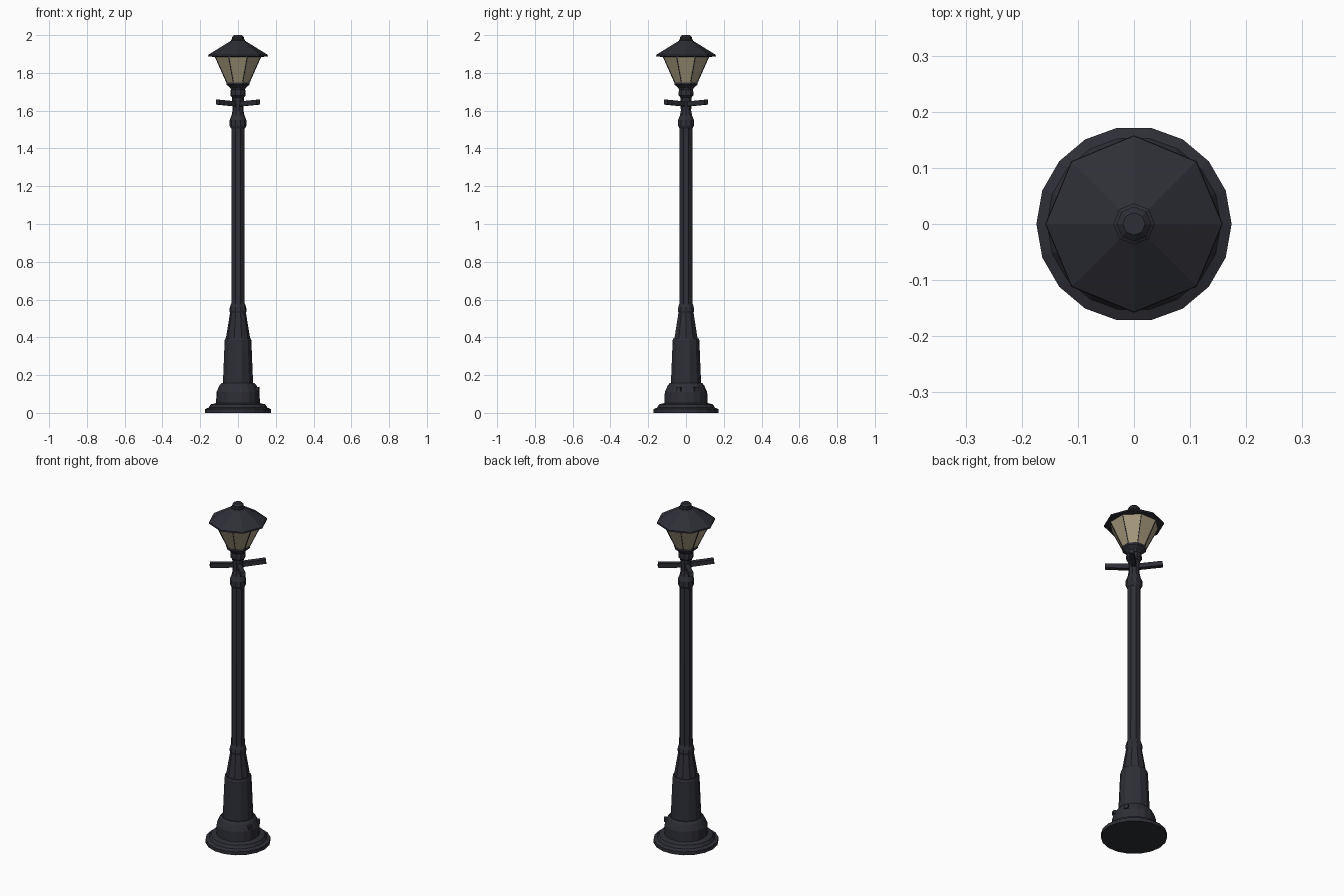
import bpy, math
from mathutils import Matrix, Vector

if "Cube" in bpy.data.objects:
    bpy.data.objects.remove(bpy.data.objects["Cube"])


def make_material(name, rgb):
    m = bpy.data.materials.new(name)
    m.diffuse_color = (*rgb, 1.0)
    m.use_nodes = True
    m.node_tree.nodes["Principled BSDF"].inputs["Base Color"].default_value = m.diffuse_color
    return m


IRON = make_material("dark iron", (0.027, 0.028, 0.037))
GLASS = make_material("warm glass", (0.40, 0.34, 0.22))


def add_mesh(name, verts, faces, mat):
    me = bpy.data.meshes.new(name)
    me.from_pydata(verts, [], faces)
    me.materials.append(mat)
    ob = bpy.data.objects.new(name, me)
    bpy.context.collection.objects.link(ob)
    return ob


def lathe(name, profile, sides, mat=IRON, turn=0.0, caps=True):
    """Flat-faced solid of revolution from (radius, z) points, bottom to top."""
    verts, faces = [], []
    for r, z in profile:
        for i in range(sides):
            a = turn + 2 * math.pi * i / sides
            verts.append((r * math.cos(a), r * math.sin(a), z))
    for k in range(len(profile) - 1):
        for i in range(sides):
            j = (i + 1) % sides
            faces.append((k * sides + i, k * sides + j,
                          (k + 1) * sides + j, (k + 1) * sides + i))
    if caps:
        faces.append(tuple(reversed(range(sides))))
        top = (len(profile) - 1) * sides
        faces.append(tuple(range(top, top + sides)))
    return add_mesh(name, verts, faces, mat)


def box(name, size, matrix, mat=IRON):
    s = Vector(size) / 2
    verts = [matrix @ Vector((x * s.x, y * s.y, z * s.z))
             for x in (-1, 1) for y in (-1, 1) for z in (-1, 1)]
    faces = [(0, 1, 3, 2), (4, 6, 7, 5), (0, 4, 5, 1),
             (2, 3, 7, 6), (0, 2, 6, 4), (1, 5, 7, 3)]
    return add_mesh(name, verts, faces, mat)


HALF8 = math.pi / 8

# Stepped foot
lathe("foot", [(0.174, 0), (0.174, 0.02), (0.155, 0.028), (0.145, 0.045),
               (0.116, 0.052), (0.114, 0.11), (0.098, 0.145), (0.088, 0.157)], 18)

# Drum and tapered shoulder
lathe("drum", [(0.083, 0.15), (0.073, 0.385), (0.069, 0.395)], 12, turn=math.pi / 12)
lathe("shoulder", [(0.065, 0.39), (0.042, 0.53), (0.046, 0.54),
                   (0.043, 0.56), (0.036, 0.58)], 10)

# Column shaft with collar at the top
lathe("column", [(0.037, 0.57), (0.036, 1.52)], 8, turn=HALF8)
lathe("collar", [(0.036, 1.505), (0.044, 1.52), (0.044, 1.55), (0.034, 1.575),
                 (0.029, 1.60), (0.031, 1.67), (0.041, 1.68), (0.041, 1.70),
                 (0.036, 1.72)], 10)

# Ladder-rest arms, a cross on the diagonals
for i in range(4):
    m = (Matrix.Rotation(math.radians(45 + 90 * i), 4, 'Z')
         @ Matrix.Translation((0.08, 0, 1.64))
         @ Matrix.Rotation(math.radians(-4), 4, 'Y'))
    box("cross_arm", (0.142, 0.026, 0.026), m)

# Lantern cup, glass and thin ribs along its corners
lathe("lantern_cup", [(0.034, 1.70), (0.044, 1.72), (0.066, 1.738),
                      (0.066, 1.75)], 8, turn=HALF8)
R0, Z0, R1, Z1 = 0.064, 1.748, 0.133, 1.892
lathe("lantern_glass", [(R0, Z0), (R1, Z1)], 8, GLASS, HALF8)
slope = math.atan2(R1 - R0, Z1 - Z0)
for i in range(8):
    m = (Matrix.Rotation(HALF8 + i * math.pi / 4, 4, 'Z')
         @ Matrix.Translation(((R0 + R1) / 2, 0, (Z0 + Z1) / 2))
         @ Matrix.Rotation(slope, 4, 'Y'))
    box("lantern_rib", (0.004, 0.004, math.hypot(R1 - R0, Z1 - Z0)), m)

# Roof and finial
lathe("roof", [(0.135, 1.885), (0.158, 1.888), (0.157, 1.896), (0.034, 1.972)], 8)
lathe("finial", [(0.036, 1.965), (0.037, 1.975), (0.031, 1.979),
                 (0.031, 1.99), (0.02, 2.0)], 8)

# Two access bolts on the right side of the foot
for y in (-0.035, 0.055):
    a = math.atan2(y, 0.1)
    m = Matrix.Rotation(a, 4, 'Z') @ Matrix.Translation((0.108, 0, 0.125))
    box("access_bolt", (0.02, 0.022, 0.022), m)
